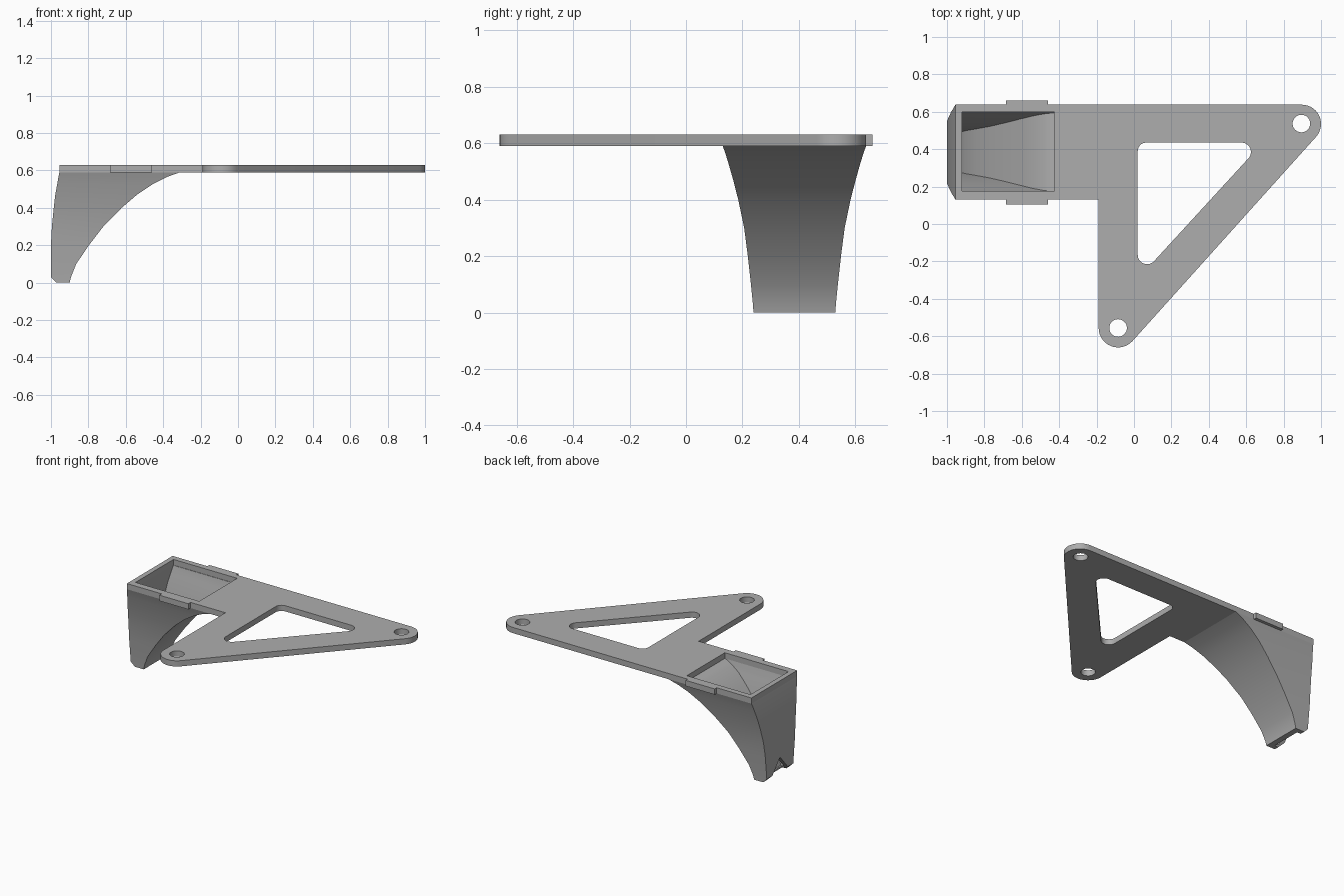
import bpy, bmesh, math

if "Cube" in bpy.data.objects:
    bpy.data.objects.remove(bpy.data.objects["Cube"])

grey = bpy.data.materials.new("plain grey")
grey.diffuse_color = (0.42, 0.42, 0.42, 1)
grey.use_nodes = True
grey.node_tree.nodes["Principled BSDF"].inputs["Base Color"].default_value = grey.diffuse_color


def arc(cx, cy, r, a0, a1, n=14):
    return [(cx + r * math.cos(math.radians(a0 + (a1 - a0) * i / n)),
             cy + r * math.sin(math.radians(a0 + (a1 - a0) * i / n))) for i in range(n + 1)]


def flat_plate(name, loops, z0, z1):
    """Solid plate from an outline plus hole loops."""
    cu = bpy.data.curves.new(name, 'CURVE')
    cu.dimensions = '2D'
    cu.fill_mode = 'BOTH'
    cu.extrude = (z1 - z0) / 2
    for pts in loops:
        sp = cu.splines.new('POLY')
        sp.points.add(len(pts) - 1)
        for p, (x, y) in zip(sp.points, pts):
            p.co = (x, y, 0, 1)
        sp.use_cyclic_u = True
    tmp = bpy.data.objects.new(name + "_curve", cu)
    bpy.context.collection.objects.link(tmp)
    dg = bpy.context.evaluated_depsgraph_get()
    me = bpy.data.meshes.new_from_object(tmp.evaluated_get(dg))
    bpy.data.objects.remove(tmp)
    bm = bmesh.new()
    bm.from_mesh(me)
    bmesh.ops.remove_doubles(bm, verts=bm.verts, dist=1e-5)
    for v in bm.verts:
        v.co.z += (z0 + z1) / 2
    return finish(name, bm)


def finish(name, bm):
    bmesh.ops.recalc_face_normals(bm, faces=bm.faces)
    me = bpy.data.meshes.new(name)
    bm.to_mesh(me)
    bm.free()
    me.materials.append(grey)
    ob = bpy.data.objects.new(name, me)
    bpy.context.collection.objects.link(ob)
    return ob


def smooth(ob):
    bpy.ops.object.select_all(action='DESELECT')
    ob.select_set(True)
    bpy.context.view_layer.objects.active = ob
    bpy.ops.object.shade_smooth_by_angle(angle=math.radians(30))


# mounting plate with side tabs, screw holes, triangular window and chute mouth
outline = ([(-0.955, 0.13), (-0.685, 0.13), (-0.685, 0.105), (-0.46, 0.105), (-0.46, 0.13), (-0.189, 0.13)]
           + arc(-0.085, -0.556, 0.104, 180, 318)
           + arc(0.897, 0.535, 0.103, -42, 90)
           + [(-0.46, 0.638), (-0.46, 0.66), (-0.685, 0.66), (-0.685, 0.638), (-0.955, 0.638)])
window = arc(0.065, 0.39, 0.045, 90, 180, 8) + arc(0.07, -0.165, 0.05, 180, 318) + arc(0.575, 0.385, 0.05, -42, 90)
holes = [arc(x, y, 0.047, 0, 348.75, 31) for x, y in ((0.895, 0.537), (-0.085, -0.556))]
mouth = [(-0.92, 0.176), (-0.425, 0.176), (-0.425, 0.598), (-0.92, 0.598)]
plate = flat_plate("mounting_plate", [outline, window, mouth] + holes, 0.59, 0.63)
smooth(plate)

# curved hollow chute: rows of z, left x, right x, half width
YC = 0.384
outer = [(0, -0.97, -0.90, 0.145), (0.03, -1, -0.893, 0.147), (0.1, -1, -0.865, 0.154),
         (0.2, -1, -0.797, 0.165), (0.3, -0.995, -0.72, 0.178), (0.4, -0.985, -0.622, 0.199),
         (0.47, -0.977, -0.54, 0.217), (0.53, -0.966, -0.45, 0.234), (0.565, -0.96, -0.38, 0.245),
         (0.59, -0.955, -0.31, 0.254)]
inner_right = [-0.93, -0.905, -0.842, -0.77, -0.68, -0.61, -0.54, -0.48, -0.425]
inner = [(max(z, 0.012) if z > 0.03 else 0.012, xl + 0.035, xr, h - 0.04 if z < 0.59 else 0.211)
         for (z, xl, _, h), xr in zip(outer[1:], inner_right)]

bm = bmesh.new()


def loft(rows):
    rings = [[bm.verts.new(c) for c in ((a, YC - h, z), (b, YC - h, z), (b, YC + h, z), (a, YC + h, z))]
             for z, a, b, h in rows]
    for r0, r1 in zip(rings, rings[1:]):
        bridge(r0, r1)
    bm.faces.new(rings[0])
    return rings[-1]


def bridge(r0, r1):
    for i in range(4):
        j = (i + 1) % 4
        bm.faces.new((r0[i], r0[j], r1[j], r1[i]))


bridge(loft(outer), loft(inner))
chute = finish("chute", bm)

# pointed outlet notch at the foot of the chute
bm = bmesh.new()
ends = [[bm.verts.new((x, YC + y, z)) for y, z in ((-0.12, -0.01), (0.12, -0.01), (0, 0.13))]
        for x in (-1.05, -0.94)]
for e in ends:
    bm.faces.new(e)
for i in range(3):
    j = (i + 1) % 3
    bm.faces.new((ends[0][i], ends[0][j], ends[1][j], ends[1][i]))
cutter = finish("outlet_cutter", bm)
cutter.hide_render = True
mod = chute.modifiers.new("outlet", 'BOOLEAN')
mod.operation = 'DIFFERENCE'
mod.solver = 'EXACT'
mod.object = cutter
bpy.context.view_layer.objects.active = chute
bpy.ops.object.modifier_apply(modifier="outlet")
bpy.data.objects.remove(cutter)
smooth(chute)
